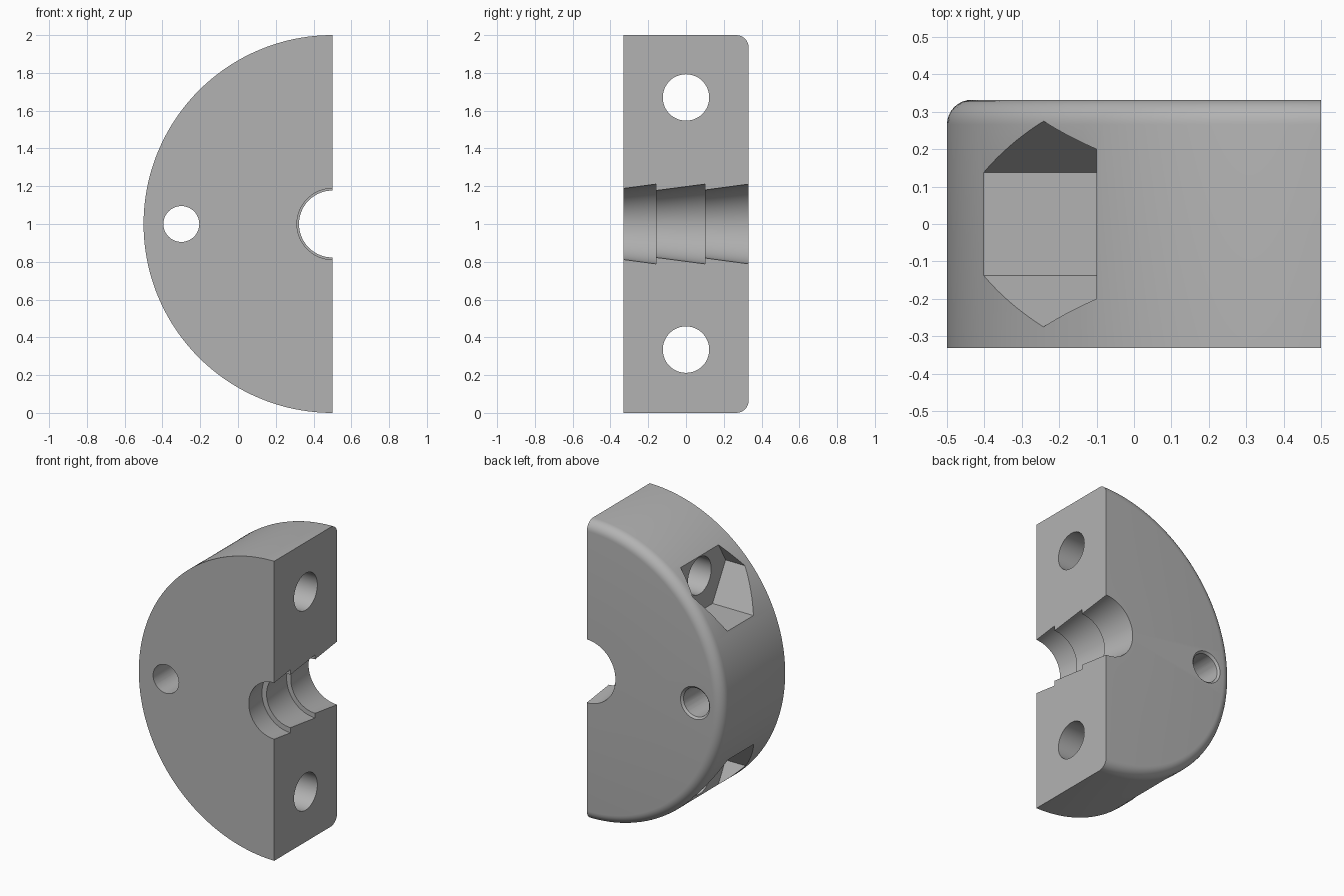
import bpy
import bmesh
from math import sin, cos, pi, radians

if "Cube" in bpy.data.objects:
    bpy.data.objects.remove(bpy.data.objects["Cube"])

AXIS_X, AXIS_Z = 0.5, 1.0      # centre line of the half disc
HALF = 0.332                   # half thickness
FILLET = 0.066
SEGMENTS = 96

grey = bpy.data.materials.new("light grey")
grey.use_nodes = True
colour = (0.45, 0.45, 0.45, 1)
grey.diffuse_color = colour
grey.node_tree.nodes["Principled BSDF"].inputs["Base Color"].default_value = colour

# Cross-section as (radius, y): barbed bore, rounded back rim, front rim
profile = [(0.188, -HALF), (0.211, -0.16), (0.177, -0.16),
           (0.211, 0.1), (0.18, 0.1), (0.211, HALF)]
for i in range(9):
    a = pi / 2 * (1 - i / 8)
    profile.append((1 - FILLET + FILLET * cos(a), HALF - FILLET + FILLET * sin(a)))
profile.append((1, -HALF))

# Half disc: sweep the section through a half turn and cap the flat ends
bm = bmesh.new()
rings = []
for s in range(SEGMENTS + 1):
    a = pi * s / SEGMENTS
    rings.append([bm.verts.new((AXIS_X - r * sin(a), y, AXIS_Z + r * cos(a)))
                  for r, y in profile])
count = len(profile)
for near, far in zip(rings, rings[1:]):
    for i in range(count):
        j = (i + 1) % count
        bm.faces.new((near[i], near[j], far[j], far[i]))
bm.faces.new(rings[0])
bm.faces.new(rings[-1])
bmesh.ops.recalc_face_normals(bm, faces=bm.faces)
mesh = bpy.data.meshes.new("half_collar")
bm.to_mesh(mesh)
bm.free()
body = bpy.data.objects.new("half_collar", mesh)
bpy.context.collection.objects.link(body)
mesh.materials.append(grey)


def cut(sides, r1, r2, start, end, z, axis, x=0.0):
    """Subtract a prism or cone running along x or y from start to end."""
    mid = (start + end) / 2
    if axis == "x":
        place, turn = (mid, 0, z), (0, radians(90), 0)
    else:
        place, turn = (x, mid, z), (radians(-90), 0, 0)
    bpy.ops.mesh.primitive_cone_add(vertices=sides, radius1=r1, radius2=r2,
                                    depth=end - start, location=place, rotation=turn)
    cutter = bpy.context.object
    cutter.hide_render = True
    cutter.data.materials.append(grey)
    mod = body.modifiers.new("cut", "BOOLEAN")
    mod.operation = "DIFFERENCE"
    mod.solver = "EXACT"
    mod.object = cutter
    bpy.context.view_layer.objects.active = body
    bpy.ops.object.modifier_apply(modifier=mod.name)
    bpy.data.objects.remove(cutter)


# Clamping bolt holes with hexagonal nut pockets
for z in (1.67, 0.335):
    cut(6, 0.275, 0.275, -0.8, -0.1, z, "x")
    cut(48, 0.123, 0.123, -0.2, 0.7, z, "x")

# Side pin hole with a small chamfer at the back
cut(48, 0.095, 0.095, -0.5, 0.5, AXIS_Z, "y", x=-0.3)
cut(48, 0.094, 0.122, HALF - 0.014, HALF + 0.014, AXIS_Z, "y", x=-0.3)

# Smooth curved walls, keep hard edges
bpy.ops.object.select_all(action="DESELECT")
body.select_set(True)
bpy.context.view_layer.objects.active = body
bpy.ops.object.shade_smooth_by_angle(angle=radians(25))
